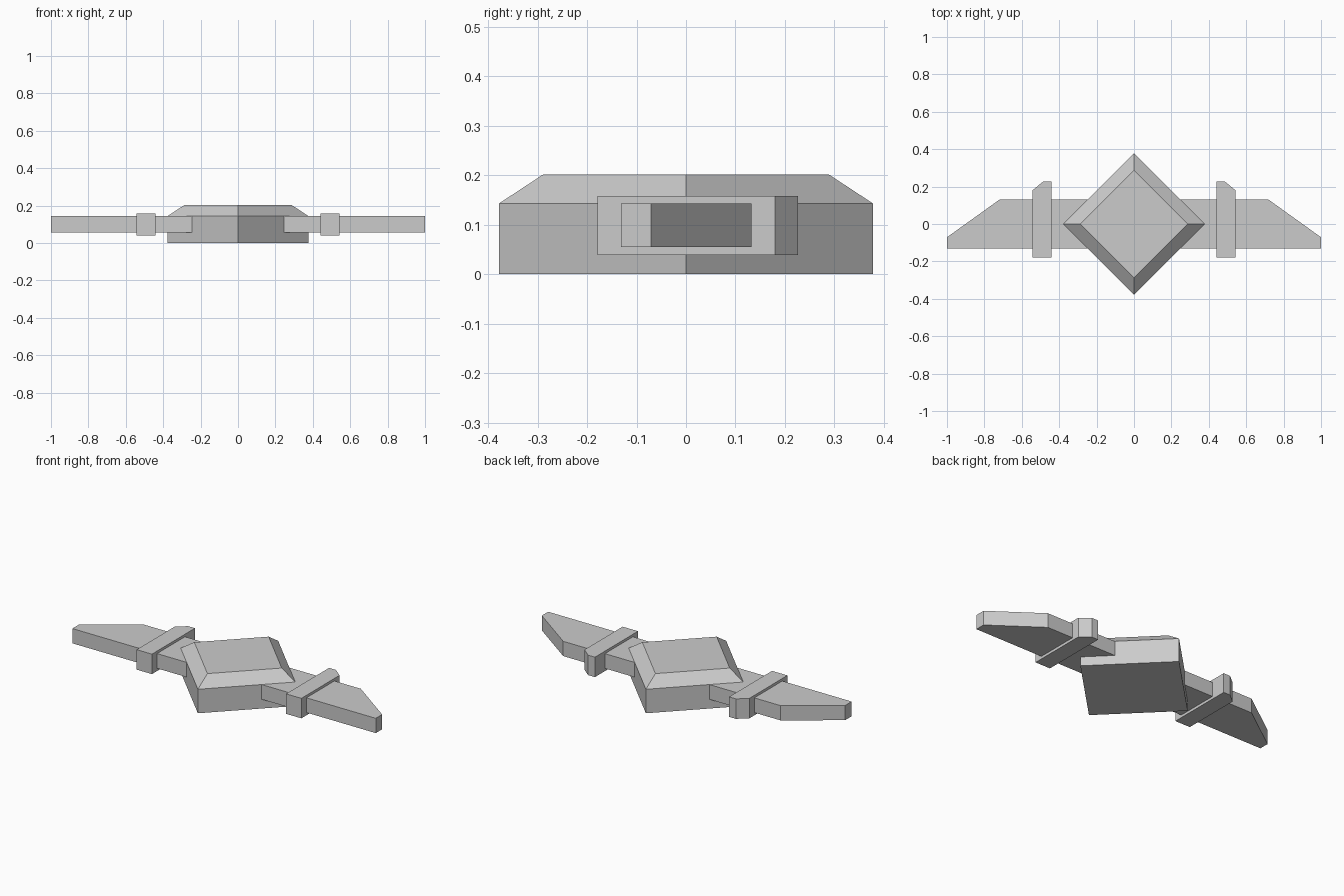
import bpy
import bmesh

if "Cube" in bpy.data.objects:
    bpy.data.objects.remove(bpy.data.objects["Cube"])

grey = bpy.data.materials.new("plain grey")
grey.diffuse_color = (0.6, 0.6, 0.6, 1)
grey.use_nodes = True
grey.node_tree.nodes["Principled BSDF"].inputs["Base Color"].default_value = grey.diffuse_color


def loft(name, rings):
    """Closed solid through stacked outlines, each given as (points, z)."""
    bm = bmesh.new()
    loops = [[bm.verts.new((x, y, z)) for x, y in pts] for pts, z in rings]
    bm.faces.new(loops[0])
    bm.faces.new(loops[-1])
    n = len(loops[0])
    for lo, hi in zip(loops, loops[1:]):
        for i in range(n):
            j = (i + 1) % n
            bm.faces.new((lo[i], lo[j], hi[j], hi[i]))
    bmesh.ops.recalc_face_normals(bm, faces=bm.faces[:])
    mesh = bpy.data.meshes.new(name)
    bm.to_mesh(mesh)
    bm.free()
    mesh.materials.append(grey)
    obj = bpy.data.objects.new(name, mesh)
    bpy.context.collection.objects.link(obj)
    return obj


def diamond(r):
    return [(r, 0), (0, r), (-r, 0), (0, -r)]


# Diamond body with a bevelled top
loft("diamond_body", [(diamond(0.378), 0), (diamond(0.378), 0.143),
                      (diamond(0.288), 0.202)])

# One tapered bar running through the body forms both wings
wing = [(-1, -0.131), (1, -0.131), (1, -0.071), (0.717, 0.132),
        (-0.717, 0.132), (-1, -0.071)]
loft("wing_bar", [(wing, 0.055), (wing, 0.143)])

# Bands around the wings, chamfered at the outer back corner
for side, s in (("left", -1), ("right", 1)):
    band = [(s * x, y) for x, y in ((0.442, -0.179), (0.543, -0.179),
            (0.543, 0.18), (0.487, 0.226), (0.442, 0.226))]
    loft(side + "_wing_band", [(band, 0.039), (band, 0.158)])
